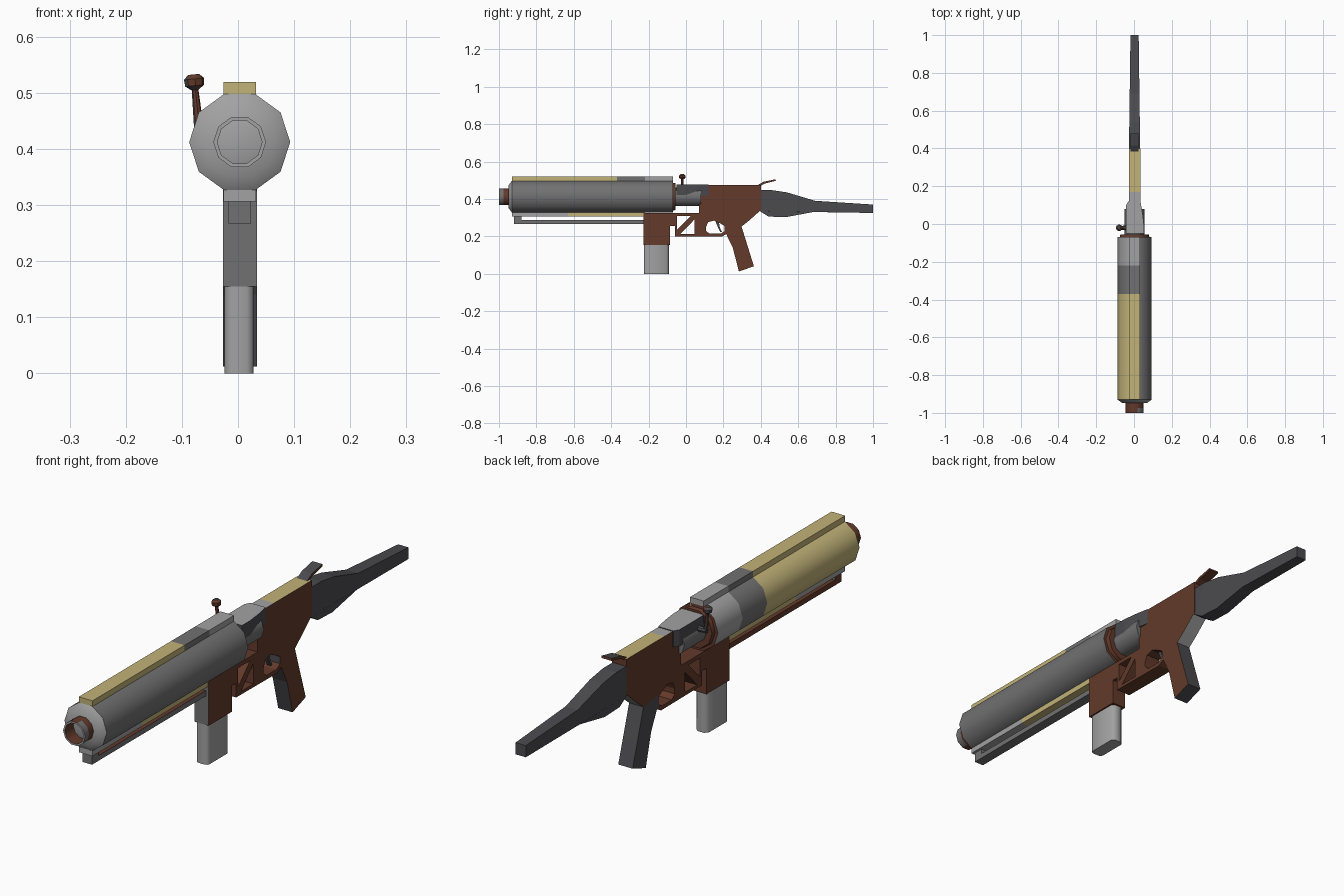
import bpy, bmesh, math
from mathutils import Vector, Matrix
from mathutils.geometry import tessellate_polygon

if "Cube" in bpy.data.objects:
    bpy.data.objects.remove(bpy.data.objects["Cube"])

CX = 0.003            # centre plane of the body
BZ = 0.412            # barrel axis height
COL = {"brown": (0.125, 0.042, 0.024), "tan": (0.54, 0.45, 0.19),
       "light_grey": (0.36, 0.36, 0.36), "mid_grey": (0.165, 0.165, 0.165),
       "dark_grey": (0.07, 0.07, 0.078)}
NAMES = list(COL)
MATS = []
for n, c in COL.items():
    m = bpy.data.materials.new(n)
    m.diffuse_color = (*c, 1)
    m.use_nodes = True
    m.node_tree.nodes["Principled BSDF"].inputs["Base Color"].default_value = m.diffuse_color
    MATS.append(m)


def finish(name, bm, rule, cuts=(), smooth=None):
    """Clean, split along planes, colour by rule(centre, normal) and link."""
    bmesh.ops.remove_doubles(bm, verts=bm.verts, dist=1e-5)
    bmesh.ops.recalc_face_normals(bm, faces=bm.faces)
    for axis, v in cuts:
        d = Vector((0, 0, 0))
        d[axis] = 1
        bmesh.ops.bisect_plane(bm, geom=bm.verts[:] + bm.edges[:] + bm.faces[:],
                               plane_co=d * v, plane_no=d, dist=1e-6)
    bm.normal_update()
    for f in bm.faces:
        col = rule if isinstance(rule, str) else rule(f.calc_center_median(), f.normal)
        f.material_index = NAMES.index(col)
        f.smooth = smooth is not None
    me = bpy.data.meshes.new(name)
    bm.to_mesh(me)
    bm.free()
    for m in MATS:
        me.materials.append(m)
    if smooth is not None:
        me.set_sharp_from_angle(angle=math.radians(smooth))
    ob = bpy.data.objects.new(name, me)
    bpy.context.collection.objects.link(ob)
    return ob


def prism(name, loops, lo, hi, rule, plan=False, cuts=(), taper=None, smooth=None):
    """Extrude a side profile (y, z) along x, or a plan (x, y) along z; extra loops are holes."""
    bm = bmesh.new()
    put = (lambda p, h: (p[0], p[1], h)) if plan else (lambda p, h: (h, p[0], p[1]))
    pts = [p for lp in loops for p in lp]
    a = [bm.verts.new(put(p, lo)) for p in pts]
    b = [bm.verts.new(put(p, hi)) for p in pts]
    for t in tessellate_polygon([[Vector((*p, 0)) for p in lp] for lp in loops]):
        bm.faces.new([a[i] for i in t])
        bm.faces.new([b[i] for i in reversed(t)])
    s = 0
    for lp in loops:
        n = len(lp)
        for i in range(n):
            j, k = s + i, s + (i + 1) % n
            bm.faces.new((a[j], a[k], b[k], b[j]))
        s += n
    if taper:
        for v in bm.verts:
            v.co.x = CX + (v.co.x - CX) * taper(v.co.y)
    return finish(name, bm, rule, cuts, smooth)


def box(name, x, y, z, rule, cuts=()):
    return prism(name, [[(y[0], z[0]), (y[1], z[0]), (y[1], z[1]), (y[0], z[1])]],
                 x[0], x[1], rule, cuts=cuts)


def lathe(name, prof, rule, n=10, mat=None, cuts=(), smooth=40):
    """Revolve (y, radius) points around the y axis, then place with mat."""
    bm = bmesh.new()
    mat = mat or Matrix.Translation((CX, 0, BZ))
    rings = [[bm.verts.new(mat @ Vector((r * math.cos(t), y, r * math.sin(t))))
              for t in (2 * math.pi * i / n for i in range(n))] for y, r in prof]
    for p, q in zip(rings, rings[1:]):
        for i in range(n):
            bm.faces.new((p[i], p[(i + 1) % n], q[(i + 1) % n], q[i]))
    return finish(name, bm, rule, cuts, smooth)


# colour bands running along the left side and the top rail
def bands(c, n=None):
    return "tan" if c.y < -0.37 else "mid_grey" if c.y < -0.22 else "light_grey"


def shroud_rule(c, n):
    if n.y < -0.3:
        return "light_grey"
    if n.y > 0.5:
        return "brown"
    return "mid_grey" if n.x > 0.2 else bands(c)


# barrel shroud, its end collar and the hollow muzzle
lathe("barrel_shroud", [(-0.948, 0), (-0.948, 0.065), (-0.93, 0.09), (-0.07, 0.09), (-0.07, 0)],
      shroud_rule, cuts=[(1, -0.37), (1, -0.22)])
lathe("shroud_end_collar", [(-0.072, 0), (-0.072, 0.079), (-0.055, 0.075), (-0.055, 0)], "brown")
lathe("muzzle", [(-0.94, 0), (-0.94, 0.047), (-1, 0.047), (-1, 0.04), (-0.8, 0.04), (-0.8, 0)],
      lambda c, n: "light_grey" if n.y < -0.5 and c.y < -0.99 else
      "mid_grey" if c.y < -0.975 and c.x > 0.02 else "brown", cuts=[(1, -0.975)])

# top sighting rail and lower rail
box("top_rail", (CX - 0.029, CX + 0.029), (-0.93, -0.07), (0.48, 0.519), bands,
    cuts=[(1, -0.37), (1, -0.22)])
box("lower_rail", (CX - 0.029, CX + 0.029), (-0.93, -0.22), (0.306, 0.335),
    lambda c, n: "light_grey" if c.y < -0.63 else "tan", cuts=[(1, -0.63)])

# rod below the barrel with its front post
prism("under_rod", [[(-0.92, 0.267), (-0.22, 0.267), (-0.22, 0.287), (-0.88, 0.287),
                     (-0.88, 0.307), (-0.92, 0.307)]], CX - 0.02, CX + 0.02,
      lambda c, n: "brown" if (n.z > 0.5 or n.x < -0.5) else "mid_grey")


# receiver, magazine well, frame and pistol grip in one outline
def body_rule(c, n):
    grip = c.y > 0.205 and c.z < 0.26
    if n.z > 0.5 and c.z > 0.4:
        return "light_grey" if c.y < 0.17 else "tan"
    if n.x > 0.5:
        return "brown"
    if grip:
        return "dark_grey"
    if n.y < -0.5 and c.y < -0.2:
        return "mid_grey"
    if n.z < -0.5 and c.y > 0.3:
        return "light_grey"
    return "brown"


outline = [(0.07, 0.475), (0.40, 0.475), (0.40, 0.34), (0.34, 0.287), (0.297, 0.252),
           (0.335, 0.13), (0.363, 0.04), (0.283, 0.012), (0.25, 0.14), (0.215, 0.212),
           (0.19, 0.198), (-0.06, 0.2), (-0.06, 0.255), (-0.085, 0.255), (-0.085, 0.155),
           (-0.227, 0.155), (-0.227, 0.325), (0.07, 0.325)]
trigger_hole = [(0.125, 0.214), (0.185, 0.214), (0.207, 0.228), (0.207, 0.255),
                (0.185, 0.268), (0.15, 0.284), (0.118, 0.276), (0.107, 0.25), (0.107, 0.23)]
upper_window = [(-0.048, 0.235), (0.025, 0.309), (-0.048, 0.309)]
lower_window = [(-0.03, 0.212), (0.045, 0.212), (0.045, 0.29)]
prism("receiver_and_grip", [outline, trigger_hole, upper_window, lower_window],
      CX - 0.03, CX + 0.031, body_rule, cuts=[(2, 0.21), (1, 0.17), (1, 0.207)])

# trigger blade
prism("trigger", [[(0.155, 0.285), (0.175, 0.285), (0.18, 0.25), (0.192, 0.224),
                   (0.184, 0.222), (0.17, 0.25)]], CX - 0.008, CX + 0.008, "dark_grey")

# magazine with rounded corners
x0, x1, ya, yb, k = CX - 0.027, CX + 0.025, -0.225, -0.092, 0.012
prism("magazine", [[(x0 + k, ya), (x1 - k, ya), (x1 - k / 3, ya + k / 3), (x1, ya + k),
                    (x1, yb - k), (x1 - k, yb), (x0 + k, yb), (x0, yb - k), (x0, ya + k),
                    (x0 + k / 3, ya + k / 3)]], 0, 0.17, "light_grey", plan=True, smooth=50)

# chamber tube and the bolt housing over it
lathe("chamber", [(-0.06, 0), (-0.06, 0.052), (0.08, 0.052), (0.08, 0)], "mid_grey")
prism("bolt_housing", [[(-0.042, -0.05), (0.052, -0.05), (0.052, 0.0), (0.045, 0.06),
                        (0.034, 0.12), (-0.03, 0.12), (-0.042, 0.10)]], 0.415, 0.478,
      lambda c, n: "light_grey" if n.z > 0.5 else "dark_grey", plan=True)


# bolt handle: side stub, stem and knob
def along(p, d):
    q = Vector((0, 1, 0)).rotation_difference(Vector(d).normalized())
    return Matrix.Translation(p) @ q.to_matrix().to_4x4()


def handle_rule(c, n):
    return "brown" if n.x > 0 or n.y < -0.6 else "dark_grey"


lathe("bolt_stub", [(0, 0), (0, 0.012), (0.045, 0.01), (0.045, 0)], "dark_grey", 8,
      along((-0.03, -0.02, 0.437), (-1, 0, 0)))
lathe("bolt_handle", [(0, 0), (0, 0.009), (0.075, 0.006), (0.083, 0.017), (0.095, 0.018),
                      (0.103, 0.010), (0.103, 0)], handle_rule, 8,
      along((-0.069, -0.02, 0.43), (-0.009, 0, 0.09)))

# rear spur
prism("rear_spur", [[(0.385, 0.462), (0.42, 0.482), (0.48, 0.497), (0.478, 0.505),
                     (0.415, 0.492), (0.385, 0.475)]], CX - 0.021, CX + 0.021,
      lambda c, n: "dark_grey" if n.z > 0.5 else "brown")

# shoulder stock, narrowing to the rear
prism("stock", [[(0.395, 0.447), (0.46, 0.447), (0.54, 0.435), (0.69, 0.39), (1.0, 0.37),
                 (1.0, 0.325), (0.68, 0.33), (0.53, 0.302), (0.44, 0.306), (0.395, 0.335)]],
      CX - 0.029, CX + 0.029, "dark_grey", taper=lambda y: 1 - 0.25 * max(0, (y - 0.45) / 0.55))
